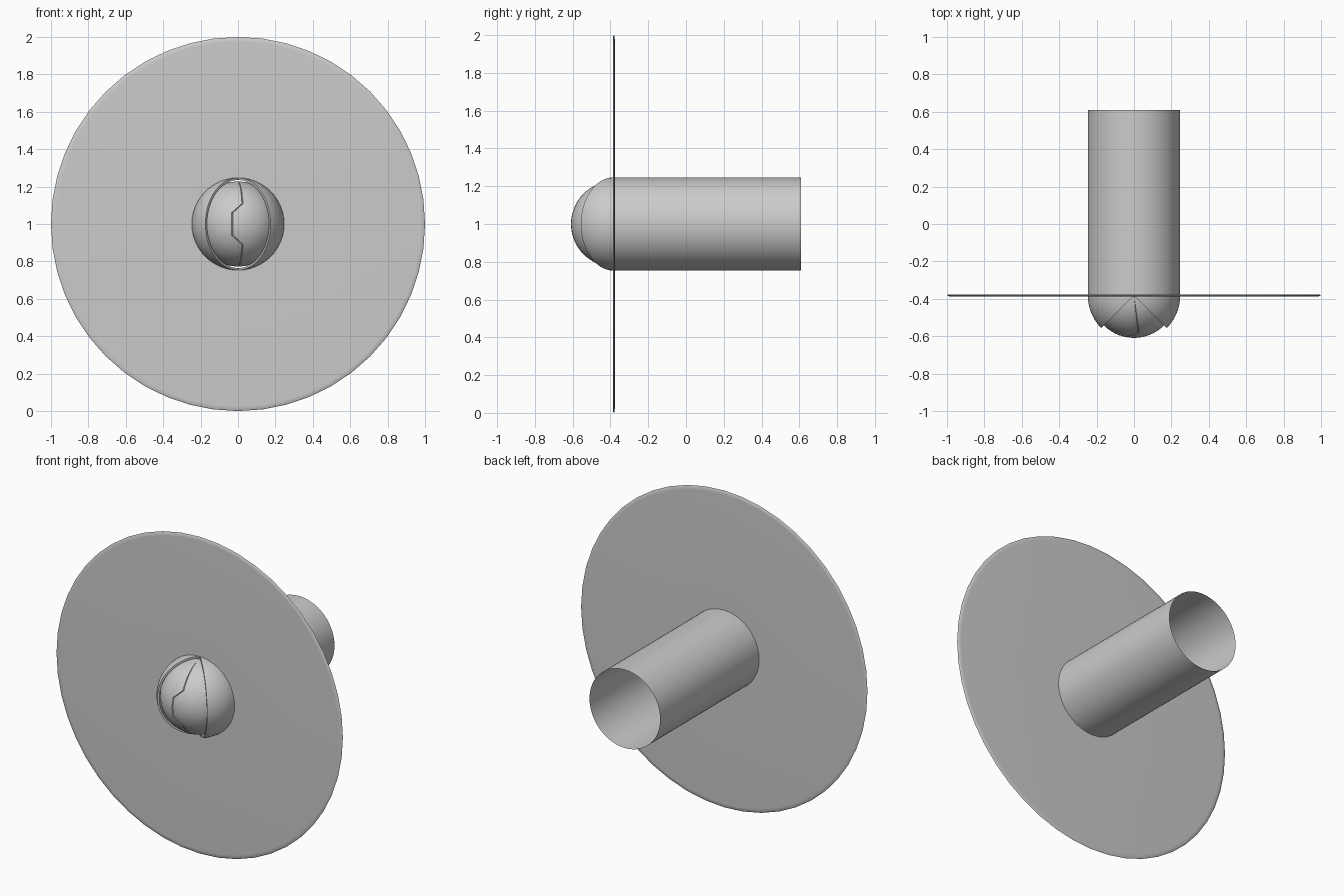
import bpy, bmesh
from math import sin, cos, pi, radians, asin

if "Cube" in bpy.data.objects:
    bpy.data.objects.remove(bpy.data.objects["Cube"])

Y0, Z0 = -0.382, 1.0      # centre of the domed end
R_TUBE = 0.247


def finish(name, verts, faces, angle=35):
    me = bpy.data.meshes.new(name)
    me.from_pydata(verts, [], faces)
    bm = bmesh.new()
    bm.from_mesh(me)
    bmesh.ops.remove_doubles(bm, verts=bm.verts, dist=1e-5)
    bmesh.ops.recalc_face_normals(bm, faces=bm.faces)
    bm.to_mesh(me)
    bm.free()
    ob = bpy.data.objects.new(name, me)
    bpy.context.collection.objects.link(ob)
    bpy.ops.object.select_all(action='DESELECT')
    ob.select_set(True)
    bpy.context.view_layer.objects.active = ob
    bpy.ops.object.shade_smooth_by_angle(angle=radians(angle))
    return ob


def revolve(name, profile, n, closed, angle=35):
    """Spin (radius, y) points around the tube axis."""
    m = len(profile)
    verts = [(r * cos(2 * pi * i / n), y, Z0 + r * sin(2 * pi * i / n))
             for i in range(n) for r, y in profile]
    faces = [(i * m + j, i * m + (j + 1) % m,
              (i + 1) % n * m + (j + 1) % m, (i + 1) % n * m + j)
             for i in range(n) for j in range(m if closed else m - 1)]
    return finish(name, verts, faces, angle)


def shell(name, r_out, r_in, edge, back, lats, chamfer=0.0, cols=14):
    """Thick spherical wedge from the meridian edge(lat) to the meridian back."""
    verts, faces = [], []
    for lat in lats:
        a = edge(lat)
        step = radians(1.0) if back > a else -radians(1.0)
        angs = [a] + [a + step + (back - a - step) * j / cols for j in range(cols + 1)]
        loop = [(p, r_out - (chamfer if k == 0 else 0)) for k, p in enumerate(angs)]
        loop += [(p, r_in) for p in reversed(angs)]
        verts += [(r * cos(lat) * sin(p), Y0 - r * cos(lat) * cos(p), Z0 + r * sin(lat))
                  for p, r in loop]
    m = 2 * (cols + 2)
    for i in range(len(lats) - 1):
        for j in range(m):
            k = (j + 1) % m
            faces.append((i * m + j, i * m + k, (i + 1) * m + k, (i + 1) * m + j))
    return finish(name, verts, faces)


# Thin round plate with softened rim and a hole for the tube
revolve("plate", [(R_TUBE, Y0 - 0.005), (0.975, Y0 - 0.005), (0.994, Y0 - 0.004),
                  (1.0, Y0), (0.994, Y0 + 0.004), (0.975, Y0 + 0.005),
                  (R_TUBE, Y0 + 0.005)], 48, True, 50)

# Open tube behind the plate
revolve("tube", [(R_TUBE, Y0), (R_TUBE, 0.61)], 48, False)

# Fixed outer cheeks, left and right of the opening
even = [-pi / 2 + pi * i / 32 for i in range(33)]
for side, s in (("left", -1), ("right", 1)):
    shell("outer_cheek_" + side, R_TUBE, 0.235,
          lambda lat, s=s: s * radians(45), s * pi / 2, even)

# Two inner shutters meeting along a stepped seam
R_LID = 0.227
HI, LO = asin(0.11 / R_LID), asin(0.06 / R_LID)


def seam(lat):
    t = min(1, max(0, (abs(lat) - LO) / (HI - LO)))
    return radians(-8 + 15 * t)


lats = sorted([l for l in even if all(abs(abs(l) - k) > 0.03 for k in (HI, LO))]
              + [HI, LO, -HI, -LO])
for side, s in (("left", -1), ("right", 1)):
    shell("shutter_" + side, R_LID, 0.212, seam, s * pi / 2, lats, chamfer=0.004)
